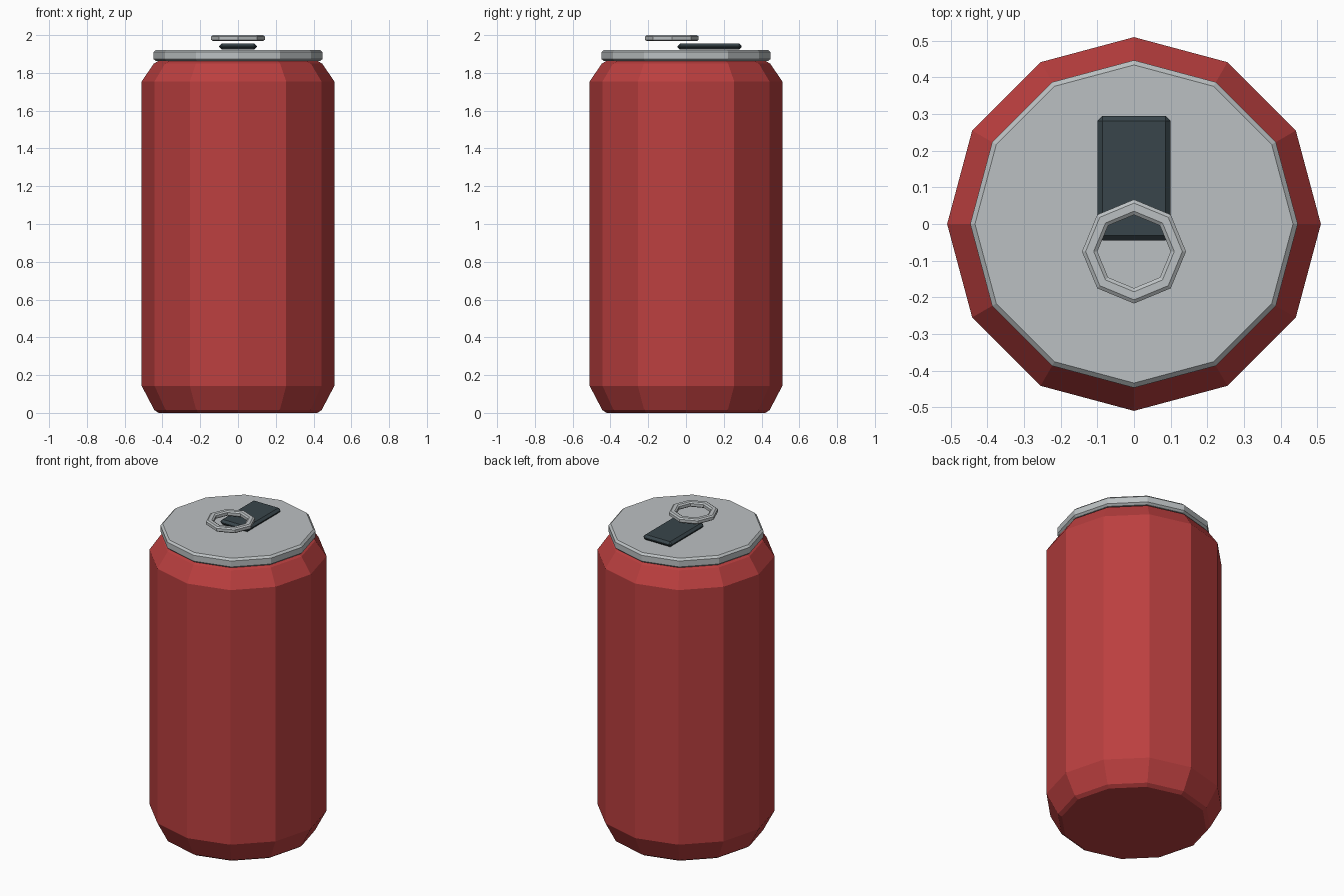
import bpy
import bmesh
from math import cos, sin, tau

cube = bpy.data.objects.get("Cube")
if cube:
    bpy.data.objects.remove(cube, do_unlink=True)


def material(name, colour):
    mat = bpy.data.materials.new(name)
    mat.use_nodes = True
    mat.diffuse_color = (*colour, 1)
    mat.node_tree.nodes["Principled BSDF"].inputs["Base Color"].default_value = (*colour, 1)
    return mat


def finish(name, bm, mat):
    bmesh.ops.recalc_face_normals(bm, faces=bm.faces)
    mesh = bpy.data.meshes.new(name)
    bm.to_mesh(mesh)
    bm.free()
    mesh.materials.append(mat)
    obj = bpy.data.objects.new(name, mesh)
    bpy.context.collection.objects.link(obj)
    return obj


def lathe(name, profile, sides, mat, closed=False):
    """Turn (radius, height) points about z; cap the ends or join them into a ring."""
    bm = bmesh.new()
    rings = [[bm.verts.new((r * cos(tau * i / sides), r * sin(tau * i / sides), z))
              for i in range(sides)] for r, z in profile]
    pairs = list(zip(rings, rings[1:]))
    if closed:
        pairs.append((rings[-1], rings[0]))
    else:
        bm.faces.new(rings[0])
        bm.faces.new(rings[-1])
    for low, high in pairs:
        for i in range(sides):
            j = (i + 1) % sides
            bm.faces.new((low[i], low[j], high[j], high[i]))
    return finish(name, bm, mat)


red = material("red paint", (0.50, 0.05, 0.05))
silver = material("silver metal", (0.50, 0.53, 0.54))
dark = material("dark slate", (0.04, 0.06, 0.07))

# Twelve-sided can body and chamfered lid
lathe("can_body", [(0.42, 0), (0.443, 0.015), (0.51, 0.143), (0.51, 1.755),
                   (0.445, 1.85), (0.42, 1.863)], 12, red)
lathe("can_lid", [(0.434, 1.862), (0.447, 1.873), (0.447, 1.91), (0.434, 1.922)], 12, silver)

# Pull ring, floating above the lid
ring = lathe("pull_ring", [(0.132, 1.968), (0.142, 1.975), (0.142, 1.993), (0.132, 2.0),
                           (0.11, 2.0), (0.1, 1.993), (0.1, 1.975), (0.11, 1.968)],
             8, silver, closed=True)
ring.location.y = -0.075

# Opening tab with chamfered edges
bm = bmesh.new()
bmesh.ops.create_cube(bm, size=1)
bmesh.ops.scale(bm, vec=(0.2, 0.34, 0.033), verts=bm.verts)
bmesh.ops.bevel(bm, geom=bm.edges[:], offset=0.014, segments=1, affect='EDGES')
tab = finish("opening_tab", bm, dark)
tab.location = (0, 0.125, 1.939)
